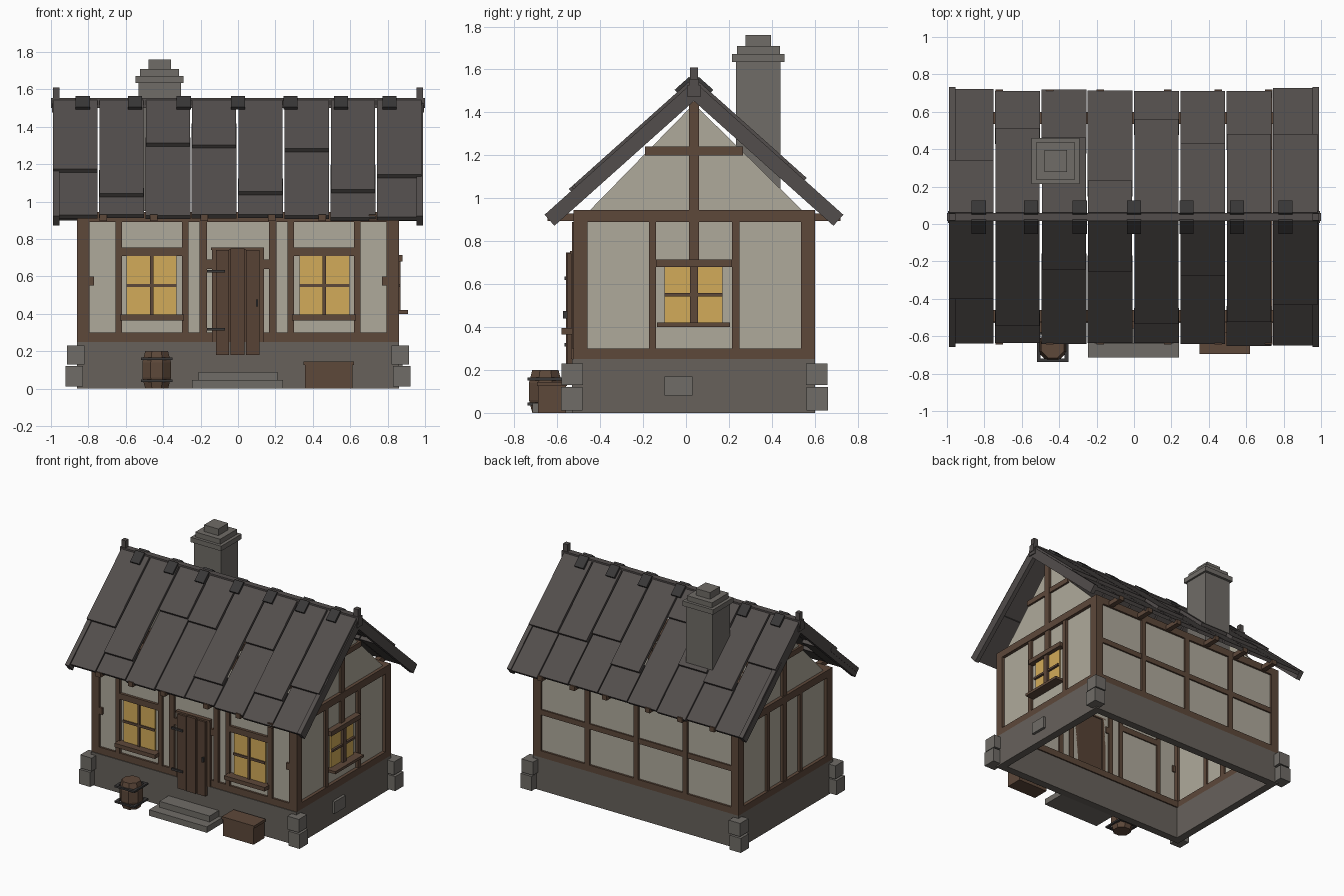
import bpy, bmesh, math, random
random.seed(4)
YC, ZR = 0.037, 1.54                      # ridge line
ANG = math.radians(41.8)
CA, SA = math.cos(ANG), math.sin(ANG)


def mat(name, r, g, b):
    m = bpy.data.materials.new(name)
    m.diffuse_color = (r, g, b, 1)
    return m


STONE = mat("stone", 0.135, 0.12, 0.105)
STONE2 = mat("light_stone", 0.16, 0.15, 0.135)
WOOD = mat("timber", 0.11, 0.065, 0.042)
DOOR = mat("door_wood", 0.095, 0.055, 0.035)
PLASTER = mat("plaster", 0.43, 0.40, 0.33)
GLASS = mat("glass", 0.65, 0.41, 0.10)
TILE = mat("roof_tile", 0.085, 0.075, 0.072)
IRON = mat("iron", 0.04, 0.038, 0.038)


def finish(name, material, bm):
    bmesh.ops.recalc_face_normals(bm, faces=bm.faces)
    me = bpy.data.meshes.new(name)
    bm.to_mesh(me)
    bm.free()
    me.materials.append(material)
    ob = bpy.data.objects.new(name, me)
    bpy.context.collection.objects.link(ob)
    return ob


def part(name, material, boxes, fn=lambda x, y, z: (x, y, z)):
    """Boxes given as (x0, x1, y0, y1, z0, z1), optionally remapped by fn."""
    bm = bmesh.new()
    for x0, x1, y0, y1, z0, z1 in boxes:
        for v in bmesh.ops.create_cube(bm, size=1)['verts']:
            c = v.co
            v.co = fn(x0 if c.x < 0 else x1, y0 if c.y < 0 else y1, z0 if c.z < 0 else z1)
    return finish(name, material, bm)


def flipx(boxes):
    return boxes + [(-b[1], -b[0]) + tuple(b[2:]) for b in boxes]


def slope(side):
    """y = distance down the slope, z = height above the slope plane."""
    return lambda x, s, p: (x, YC + side * (s * CA + p * SA), ZR - s * SA + p * CA)


# Foundation ring, corner stones, loose side stone
part("foundation", STONE, [(-.86, .86, -.53, -.47, 0, .25), (-.86, .86, .54, .60, 0, .25)]
     + flipx([(.80, .86, -.47, .54, 0, .25)]))
corners = []
for y0, y1 in ((-.58, -.48), (.56, .66)):
    d = .008 if y0 > 0 else -.008
    corners += [(.82, .915, y0, y1, .13, .23), (.83, .923, y0 + d * .3, y1 + d * .3, .01, .12)]
part("corner_stones", STONE2, flipx(corners))
part("side_stone", STONE2, [(.85, .88, -.10, .03, .08, .17)])

# Plaster walls
part("front_plaster", PLASTER, flipx([(.12, .81, -.51, -.49, .28, .92)]) + [(-.12, .12, -.51, -.49, .745, .92)])
part("back_plaster", PLASTER, [(-.81, .81, .565, .585, .28, .92)])
part("side_plaster", PLASTER, flipx([(.815, .835, -.50, .57, .28, .92)]))
for nm, sx in (("right", 1), ("left", -1)):
    bm = bmesh.new()
    f = bm.faces.new([bm.verts.new((sx * .815, y, z)) for y, z in ((-.447, .945), (.54, .945), (YC, 1.44))])
    r = bmesh.ops.extrude_face_region(bm, geom=[f])
    for v in r['geom']:
        if isinstance(v, bmesh.types.BMVert):
            v.co.x += sx * .02
    finish(nm + "_gable_plaster", PLASTER, bm)

# Main frame: corner posts, sills, wall plates
frame = []
for y0, y1 in ((-.525, -.46), (.535, .60)):
    frame += [(-.86, -.795, y0, y1, .25, .89), (.795, .86, y0, y1, .25, .89),
              (-.86, .86, y0, y1, .89, .945)]
    frame += [(-.795, .795, y0, y1, .25, .30)]
frame += flipx([(.80, .86, -.46, .535, .25, .30), (.80, .86, -.46, .535, .89, .945)])
part("main_frame", WOOD, frame)

# Front studs and window head rails
part("front_studs", WOOD, flipx([(.62, .655, -.53, -.48, .30, .89), (.265, .30, -.53, -.48, .30, .89),
     (.165, .205, -.53, -.48, .30, .89), (.30, .62, -.53, -.48, .71, .755),
     (.77, .80, -.525, -.48, .55, .60), (.14, .17, -.53, -.48, .64, .69)]))
# Back studs and mid rail
part("back_studs", WOOD, [(x - .02, x + .02, .55, .60, .30, .89) for x in (-.41, 0, .41)]
     + [(-.80, .80, .555, .597, .57, .61)])
# Side studs and gable timbers
studs = [(.80, .855, y0, y1, .30, .89) for y0, y1 in ((-.172, -.14), (.215, .25))]
studs += [(.805, .855, .013, .06, .945, 1.45), (.805, .85, -.19, .265, 1.20, 1.24)]
part("side_studs", WOOD, flipx(studs) + [(.80, .855, .013, .06, .71, .89), (-.855, -.80, .013, .06, .30, .89)])
part("tie_beams", WOOD, flipx([(x - .02, x + .02, -.645, .72, .895, .93) for x in (.18, .45, .72)]))

# Front windows
part("front_glass", GLASS, flipx([(.33, .595, -.522, -.505, .39, .71)]))
part("front_window_bars", WOOD, flipx([(.452, .470, -.532, -.51, .39, .71), (.33, .595, -.53, -.51, .542, .560),
                                       (.29, .63, -.58, -.50, .365, .395)]))
# Right window
part("side_glass", GLASS, [(.83, .848, -.10, .17, .42, .68)])
part("side_window_frame", WOOD, [(.82, .88, -.14, .215, .68, .715), (.82, .91, -.135, .205, .40, .42),
     (.83, .865, -.10, .17, .542, .558), (.83, .87, .018, .056, .42, .68)])

# Door with planks, lintel, hinges and handle
part("door", DOOR, [(-.118, -.048, -.555, -.525, .18, .742), (-.04, .036, -.558, -.525, .18, .748),
                    (.044, .114, -.555, -.525, .18, .742), (-.11, .11, -.53, -.495, .25, .74)])
part("door_frame", WOOD, [(-.145, .14, -.54, -.49, .742, .755)] + flipx([(.115, .14, -.535, -.49, .25, .745)]))
part("door_iron", IRON, [(-.165, -.07, -.566, -.552, z, z + .015) for z in (.31, .62)]
     + [(.095, .106, -.572, -.55, .44, .475)])

# Entrance steps and bench crate
part("steps", STONE2, [(-.245, .24, -.715, -.53, 0, .045), (-.21, .21, -.64, -.53, .045, .09)])
part("crate", WOOD, [(.357, .613, -.69, -.56, 0, .125), (.35, .62, -.695, -.555, .125, .145)])

# Barrel: bulged eight-sided body with square iron bands
bm = bmesh.new()
BX, BY = -.435, -.655
rings = [[bm.verts.new((BX + r * math.cos((i + .5) * math.pi / 4), BY + r * math.sin((i + .5) * math.pi / 4), z))
          for i in range(8)] for r, z in ((.066, 0), (.083, .06), (.083, .14), (.066, .20))]
for a, b in zip(rings, rings[1:]):
    for i in range(8):
        bm.faces.new((a[i], a[(i + 1) % 8], b[(i + 1) % 8], b[i]))
bm.faces.new(rings[0])
bm.faces.new(rings[-1])
finish("barrel", WOOD, bm)
bands, w = [], .084
for z in (.035, .152):
    for s in (-1, 1):
        a, b = sorted((s * w, s * (w - .02)))
        bands += [(BX - w, BX + w, BY + a, BY + b, z, z + .013), (BX + a, BX + b, BY - w, BY + w, z, z + .013)]
part("barrel_bands", IRON, bands)

# Chimney with stepped cap
CX, CY = -.419, .337
part("chimney", STONE2, [(CX - w, CX + w, CY - d, CY + d, z0, z1) for w, d, z0, z1 in (
    (.113, .103, .95, 1.635), (.128, .122, 1.635, 1.672), (.104, .10, 1.672, 1.71), (.06, .059, 1.71, 1.76))])

# Roof: eight columns of overlapping slabs on each side
front = [(1.54 - z) / SA for z in (1.16, 1.03, 1.30, 1.29, 1.04, 1.27, 1.05, 1.13)]
back = [(y - YC) / CA for y in (.33, .50, .45, .22, .55, .42, .47, .47)]
for nm, side, splits in (("front", -1, front), ("back", 1, back)):
    tiles = []
    for i, s in enumerate(splits):
        x = -.99 + i * .2475
        end = .92 + random.uniform(-.015, .012)
        tiles += [(x, x + .24, max(.02, s - .07), end, -.032, -.006),
                  (x + .002, x + .238, .015, s, -.006, .018)]
    part(nm + "_roof_tiles", TILE, tiles, slope(side))
    part(nm + "_barge_boards", TILE, flipx([(.955, .988, 0, .93, -.065, .004)]), slope(side))
    part(nm + "_ridge_clips", IRON, [(x - .038, x + .038, .0, .09, .016, .034)
         for x in (-.83, -.55, -.29, 0, .28, .55, .81)], slope(side))

# Ridge beam and end finials
part("ridge_beam", TILE, [(-1, 1, .015, .06, 1.50, 1.555)])
part("finials", TILE, flipx([(.955, .99, .019, .055, 1.50, 1.61), (.95, .995, .005, .07, 1.475, 1.525)]))
